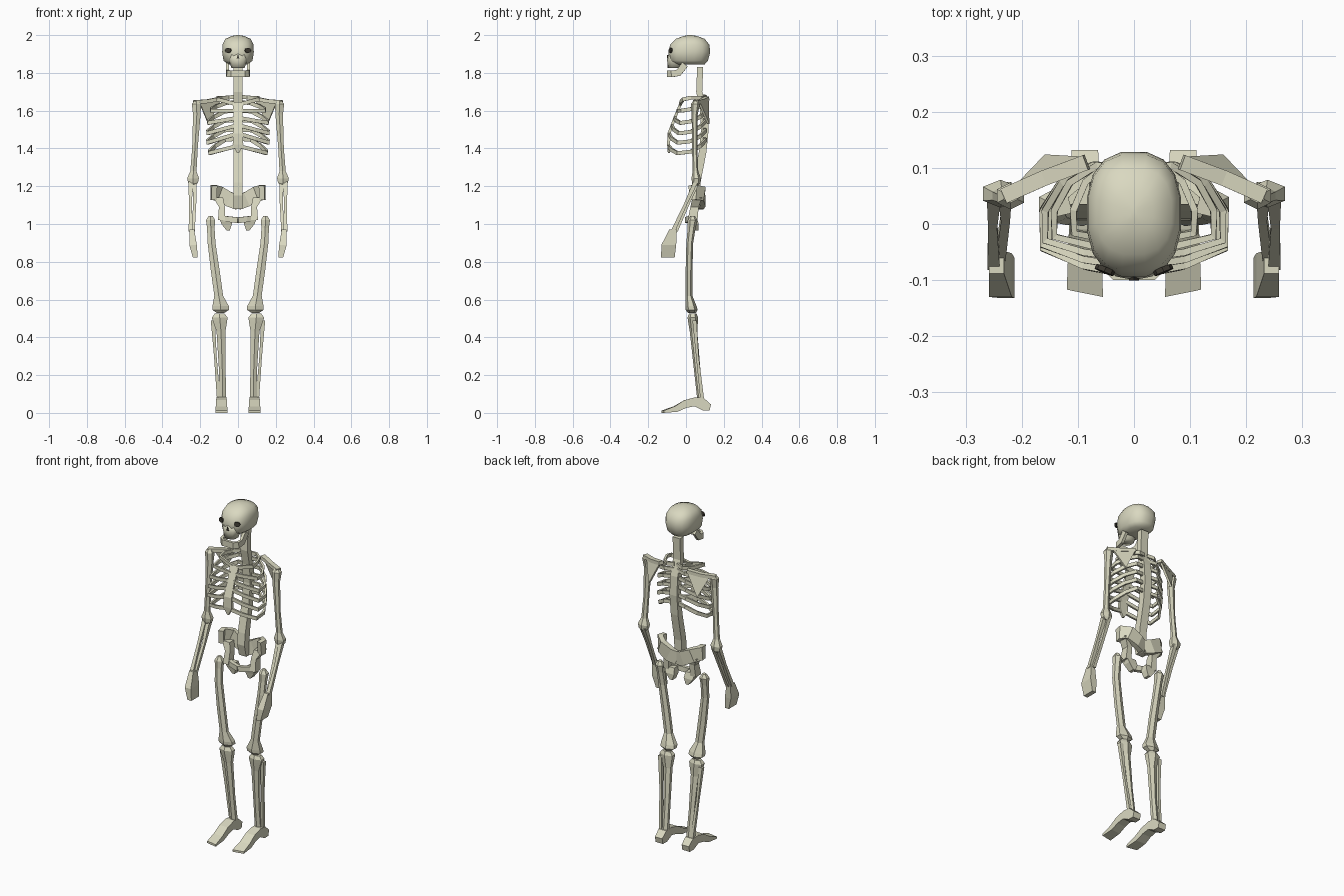
import bpy, bmesh, math
from mathutils import Vector


def material(name, rgb):
    m = bpy.data.materials.new(name)
    m.diffuse_color = (*rgb, 1)
    return m


BONE = material("bone", (0.70, 0.69, 0.53))
DARK = material("dark_socket", (0.045, 0.04, 0.03))


def finish(name, bm, mat=BONE, mirror=False, smooth=False):
    bmesh.ops.recalc_face_normals(bm, faces=bm.faces)
    me = bpy.data.meshes.new(name)
    bm.to_mesh(me)
    bm.free()
    me.materials.append(mat)
    for p in me.polygons:
        p.use_smooth = smooth
    ob = bpy.data.objects.new(name, me)
    bpy.context.collection.objects.link(ob)
    if mirror:
        mod = ob.modifiers.new("mirror", 'MIRROR')
        mod.use_mirror_merge = False
    return ob


def skin(rings):
    """Join rings of points into a closed skin with end caps."""
    bm = bmesh.new()
    vs = [[bm.verts.new(p) for p in r] for r in rings]
    n = len(vs[0])
    for a, b in zip(vs, vs[1:]):
        for i in range(n):
            j = (i + 1) % n
            bm.faces.new((a[i], a[j], b[j], b[i]))
    bm.faces.new(vs[0])
    bm.faces.new(vs[-1])
    return bm


def bone(name, stations, n=6, mirror=True, smooth=False, power=2.0):
    """Loft level rings (x, y, z, half width, half depth)."""
    rings = []
    k = 1 / math.cos(math.pi / n) if n <= 4 else 1
    for x, y, z, rx, ry in stations:
        ring = []
        for i in range(n):
            a = 2 * math.pi * (i + 0.5) / n
            c, s = math.cos(a), math.sin(a)
            e = 2 / power
            ring.append((x + rx * k * math.copysign(abs(c) ** e, c),
                         y + ry * k * math.copysign(abs(s) ** e, s), z))
        rings.append(ring)
    return finish(name, skin(rings), mirror=mirror, smooth=smooth)


def bar(name, path, w, h, mirror=True):
    """Sweep an upright w x h rectangle along a path."""
    pts = [Vector(p) for p in path]
    rings = []
    for i, p in enumerate(pts):
        t = (pts[min(i + 1, len(pts) - 1)] - pts[max(i - 1, 0)]).normalized()
        side = t.cross(Vector((0, 0, 1))).normalized()
        up = side.cross(t)
        rings.append([p + side * a * w / 2 + up * b * h / 2
                      for a, b in ((-1, -1), (1, -1), (1, 1), (-1, 1))])
    return finish(name, skin(rings), mirror=mirror)


# Skull: smooth cranium and upper face
head = [(1.845, -0.06, 0.10, 0.055), (1.865, -0.09, 0.118, 0.078), (1.91, -0.095, 0.13, 0.085),
        (1.95, -0.085, 0.125, 0.083), (1.98, -0.055, 0.10, 0.068), (1.995, -0.015, 0.06, 0.035),
        (2.0, 0.01, 0.03, 0.006)]
bone("cranium", [(0, (f + b) / 2, z, rx, (b - f) / 2) for z, f, b, rx in head],
     n=16, mirror=False, smooth=True, power=2.5)
bone("upper_face", [(0, -0.05, 1.90, 0.05, 0.043), (0, -0.055, 1.87, 0.05, 0.045),
                    (0, -0.06, 1.825, 0.036, 0.037)], n=10, mirror=False, smooth=True, power=2.6)


# Eye sockets and nose as thin dark plates
def socket(name, loc, normal, rx, rz, n, mirror):
    bm = bmesh.new()
    bmesh.ops.create_cone(bm, cap_ends=True, segments=n, radius1=1, radius2=1, depth=0.009)
    q = Vector(normal).to_track_quat('Z', 'Y')
    for v in bm.verts:
        v.co = q @ Vector((v.co.x * rx, v.co.y * rz, v.co.z)) + Vector(loc)
    finish(name, bm, DARK, mirror)


socket("eye_socket", (0.052, -0.082, 1.919), (0.38, -0.92, 0.1), 0.018, 0.014, 8, True)
socket("nose_hole", (0, -0.096, 1.882), (0, -1, 0), 0.010, 0.014, 3, False)

# Lower jaw
jaw = [(0.056, -0.005, 1.845), (0.055, -0.04, 1.80), (0.052, -0.075, 1.795), (0.035, -0.092, 1.795)]
bar("jaw", jaw + [(-x, y, z) for x, y, z in reversed(jaw)], 0.016, 0.036, mirror=False)

# Spine and breastbone
bone("spine", [(0, y, z, 0.024, d) for y, z, d in (
    (0.075, 1.83, 0.016), (0.07, 1.70, 0.016), (0.093, 1.61, 0.02), (0.10, 1.50, 0.02),
    (0.088, 1.38, 0.02), (0.055, 1.22, 0.022), (0.05, 1.15, 0.024), (0.065, 1.08, 0.022))],
     n=4, mirror=False)
bone("breastbone", [(0, -0.025, 1.645, 0.028, 0.008), (0, -0.06, 1.56, 0.022, 0.008),
                    (0, -0.09, 1.48, 0.026, 0.008), (0, -0.092, 1.42, 0.028, 0.008),
                    (0, -0.09, 1.375, 0.005, 0.006)], n=4, mirror=False)

# Ribs: half width, z at back, side and front, y at front
ribs = [(0.108, 1.675, 1.66, 1.635, -0.03), (0.142, 1.645, 1.60, 1.60, -0.045),
        (0.158, 1.60, 1.535, 1.56, -0.06), (0.162, 1.55, 1.48, 1.52, -0.075),
        (0.162, 1.50, 1.43, 1.475, -0.088), (0.152, 1.45, 1.375, 1.41, -0.09)]
for i, (w, zb, zs, zf, yf) in enumerate(ribs):
    bar(f"rib_{i + 1}", [(0.01, 0.095, zb), (w * 0.45, 0.105, zb - 0.005),
                         (w * 0.8, 0.075, zb * 0.5 + zs * 0.5), (w, 0.025, zs + 0.008),
                         (w, yf * 0.5, zs), (w * 0.55, yf * 0.85, zs * 0.5 + zf * 0.5),
                         (0.015, yf, zf)], 0.012, 0.02)

# Shoulder blades: ridge bar and triangular plate
bar("shoulder_ridge", [(0.232, 0.05, 1.645), (0.16, 0.082, 1.65), (0.085, 0.11, 1.665)], 0.028, 0.02)
tri = [(0.205, 0.06, 1.65), (0.085, 0.108, 1.665), (0.155, 0.112, 1.53)]
finish("shoulder_blade", skin([tri, [(x + 0.004, y + 0.012, z) for x, y, z in tri]]), mirror=True)

# Arms
bone("upper_arm", [(0.22, 0.05, 1.652, 0.014, 0.012), (0.22, 0.05, 1.635, 0.028, 0.024),
                   (0.218, 0.046, 1.58, 0.023, 0.016), (0.228, 0.046, 1.40, 0.017, 0.014),
                   (0.236, 0.05, 1.28, 0.019, 0.015), (0.238, 0.054, 1.242, 0.036, 0.025),
                   (0.238, 0.054, 1.218, 0.03, 0.022), (0.238, 0.054, 1.205, 0.015, 0.014)])
bone("outer_forearm", [(0.25, 0.052, 1.225, 0.012, 0.013), (0.252, 0.0, 1.11, 0.008, 0.009),
                       (0.25, -0.07, 0.96, 0.011, 0.012)], n=4)
bone("inner_forearm", [(0.23, 0.06, 1.225, 0.012, 0.015), (0.229, 0.012, 1.11, 0.008, 0.009),
                       (0.238, -0.055, 0.96, 0.009, 0.011)], n=4)
bone("hand", [(0.245, -0.068, 0.972, 0.013, 0.02), (0.238, -0.091, 0.89, 0.02, 0.039),
              (0.226, -0.096, 0.822, 0.013, 0.036)], n=4)

# Pelvis: wing band, side struts, front bar and seat bones
bar("hip_wing", [(0, 0.075, 1.115), (0.045, 0.088, 1.13), (0.10, 0.085, 1.16),
                 (0.132, 0.05, 1.168), (0.125, 0.02, 1.165)], 0.03, 0.078)
bone("hip_strut", [(0.105, 0.06, 1.14, 0.026, 0.025), (0.085, 0.045, 1.09, 0.016, 0.022),
                   (0.088, 0.035, 1.02, 0.018, 0.026)], n=4)
bar("pubic_bar", [(0.09, 0.035, 1.03), (0.045, 0.015, 1.025), (0, 0.005, 1.02)], 0.022, 0.03)
bone("seat_bone", [(0.068, 0.035, 1.035, 0.032, 0.022), (0.06, 0.045, 1.0, 0.028, 0.022),
                   (0.052, 0.048, 0.965, 0.008, 0.018)], n=4)

# Legs
bone("thigh_bone", [(0.145, 0.035, 1.043, 0.012, 0.012), (0.145, 0.035, 1.02, 0.028, 0.026),
                    (0.144, 0.03, 0.98, 0.023, 0.021), (0.14, 0.02, 0.90, 0.024, 0.018),
                    (0.12, 0.016, 0.75, 0.027, 0.018), (0.102, 0.016, 0.62, 0.027, 0.018),
                    (0.092, 0.026, 0.565, 0.05, 0.03), (0.092, 0.03, 0.545, 0.05, 0.032),
                    (0.092, 0.032, 0.528, 0.02, 0.02)])
bone("shin_bone", [(0.097, 0.036, 0.525, 0.03, 0.02), (0.097, 0.036, 0.505, 0.048, 0.028),
                   (0.095, 0.037, 0.485, 0.043, 0.026), (0.09, 0.04, 0.43, 0.027, 0.02),
                   (0.083, 0.06, 0.22, 0.02, 0.017), (0.081, 0.077, 0.075, 0.022, 0.018)])
bone("calf_bone", [(0.133, 0.045, 0.49, 0.011, 0.011), (0.12, 0.06, 0.30, 0.007, 0.007),
                   (0.103, 0.085, 0.08, 0.009, 0.01)], n=4)

# Feet: side profile stretched across, narrower at the heel
side = [(-0.13, 0.0), (-0.13, 0.012), (-0.065, 0.035), (-0.01, 0.067), (0.05, 0.083), (0.095, 0.078),
        (0.132, 0.045), (0.125, 0.012), (0.09, 0.012), (0.045, 0.035), (0.0, 0.026), (-0.05, 0.006)]
foot = []
for s in (-1, 1):
    foot.append([(0.0875 + s * (0.028 - 0.033 * y), y + s * max(0, -y) * 0.05 + max(0, -y) * 0.05, z)
                 for y, z in side])
finish("foot", skin(foot), mirror=True)
